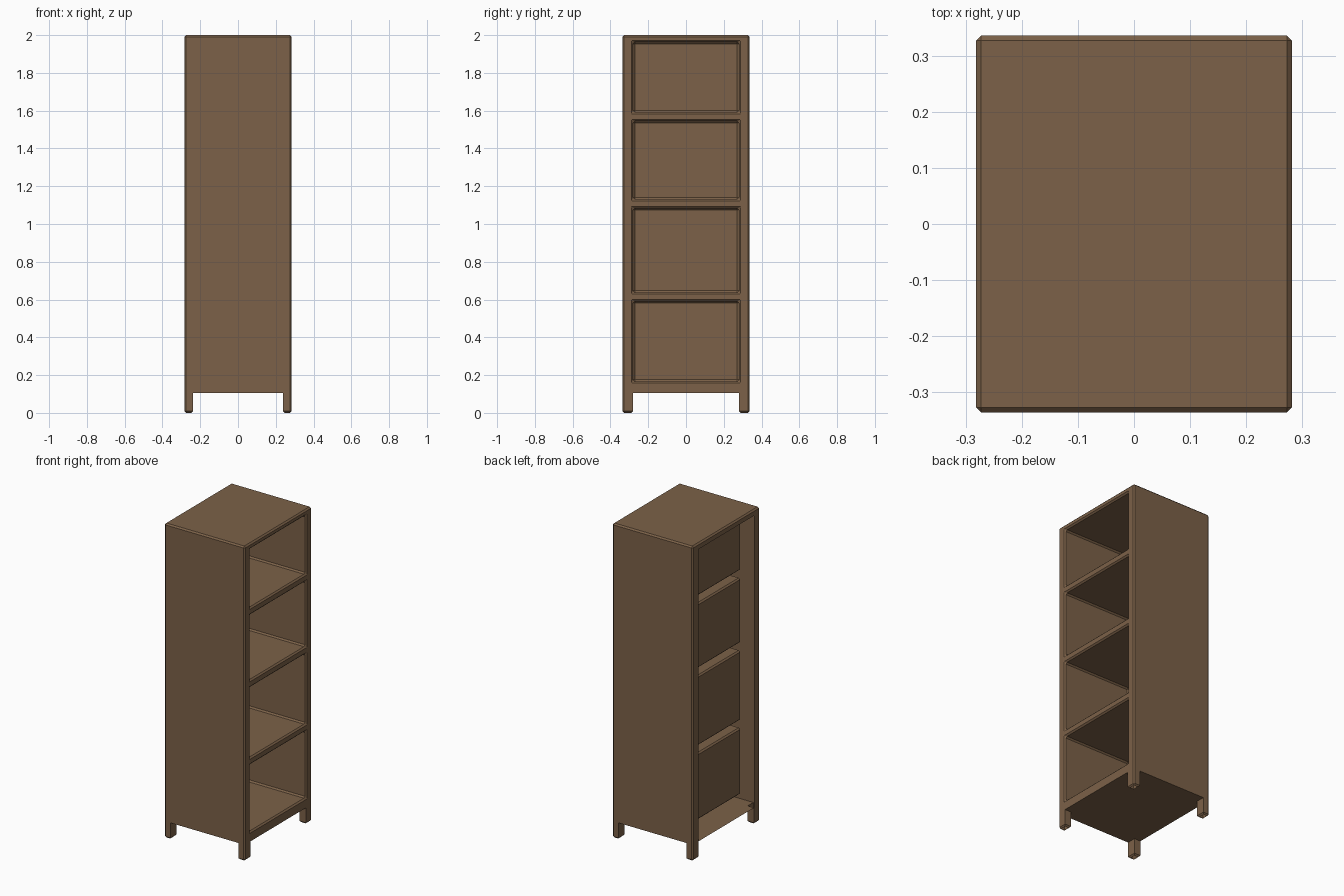
import bpy, bmesh

if "Cube" in bpy.data.objects:
    bpy.data.objects.remove(bpy.data.objects["Cube"])

# Lattice planes that every part of the cabinet snaps to
XS = [-0.283, -0.238, -0.19, 0.238, 0.283]
YS = [-0.337, -0.28, 0.28, 0.337]
ZS = [0, 0.105, 0.167, 0.591, 0.638, 1.083, 1.131, 1.544, 1.592, 1.963, 2.0]
FLOOR, BEVEL = 0.105, 0.009
NX, NY, NZ = len(XS) - 1, len(YS) - 1, len(ZS) - 1


def filled(c):
    i, j, k = c
    if not (0 <= i < NX and 0 <= j < NY and 0 <= k < NZ):
        return False
    if k == 0:                                  # four corner legs
        return i in (0, NX - 1) and j in (0, NY - 1)
    # four compartments open to the +x side
    return not (i >= 2 and j == 1 and k in (2, 4, 6, 8))


bm = bmesh.new()
verts = {}


def vert(key):
    if key not in verts:
        verts[key] = bm.verts.new((XS[key[0]], YS[key[1]], ZS[key[2]]))
    return verts[key]


# Skin between filled and empty cells
for i in range(NX):
    for j in range(NY):
        for k in range(NZ):
            c = (i, j, k)
            if not filled(c):
                continue
            for axis in range(3):
                for side in (0, 1):
                    n = list(c)
                    n[axis] += 2 * side - 1
                    if filled(n):
                        continue
                    # hollow rear: sheet left open on the -x side
                    if axis == 0 and i == 0 and side == 0 and j == 1 and 1 <= k < NZ - 1:
                        continue
                    u, v = (axis + 1) % 3, (axis + 2) % 3
                    loop = []
                    for du, dv in ((0, 0), (1, 0), (1, 1), (0, 1)):
                        p = list(c)
                        p[axis] += side
                        p[u] += du
                        p[v] += dv
                        loop.append(vert(tuple(p)))
                    bm.faces.new(loop if side else loop[::-1])
bm.normal_update()


# Chamfer sharp edges, except around the underside and inner leg corners
def chamfered(e):
    if len(e.link_faces) != 2 or e.calc_face_angle() < 1:
        return False
    a, b = e.verts[0].co, e.verts[1].co
    if abs(a.z - FLOOR) < 1e-4 and abs(b.z - FLOOR) < 1e-4:
        return False
    if min(a.z, b.z) < 0.01 and abs(a.z - b.z) > 0.01:
        return abs(a.x) > 0.28 and abs(a.y) > 0.33
    return True


bmesh.ops.bevel(bm, geom=[e for e in bm.edges if chamfered(e)], offset=BEVEL,
                offset_type='OFFSET', segments=1, profile=0.5, affect='EDGES',
                clamp_overlap=True)

# Legs are hollow and open underneath
bm.normal_update()
under = [f for f in bm.faces if all(abs(v.co.z) < 1e-4 for v in f.verts)]
bmesh.ops.delete(bm, geom=under, context='FACES')

mesh = bpy.data.meshes.new("bookcase")
bm.to_mesh(mesh)
bm.free()
obj = bpy.data.objects.new("bookcase", mesh)
bpy.context.collection.objects.link(obj)

# Brown wood
wood = bpy.data.materials.new("brown_wood")
wood.diffuse_color = (0.2, 0.12, 0.065, 1)
wood.use_nodes = True
wood.node_tree.nodes["Principled BSDF"].inputs["Base Color"].default_value = wood.diffuse_color
mesh.materials.append(wood)
